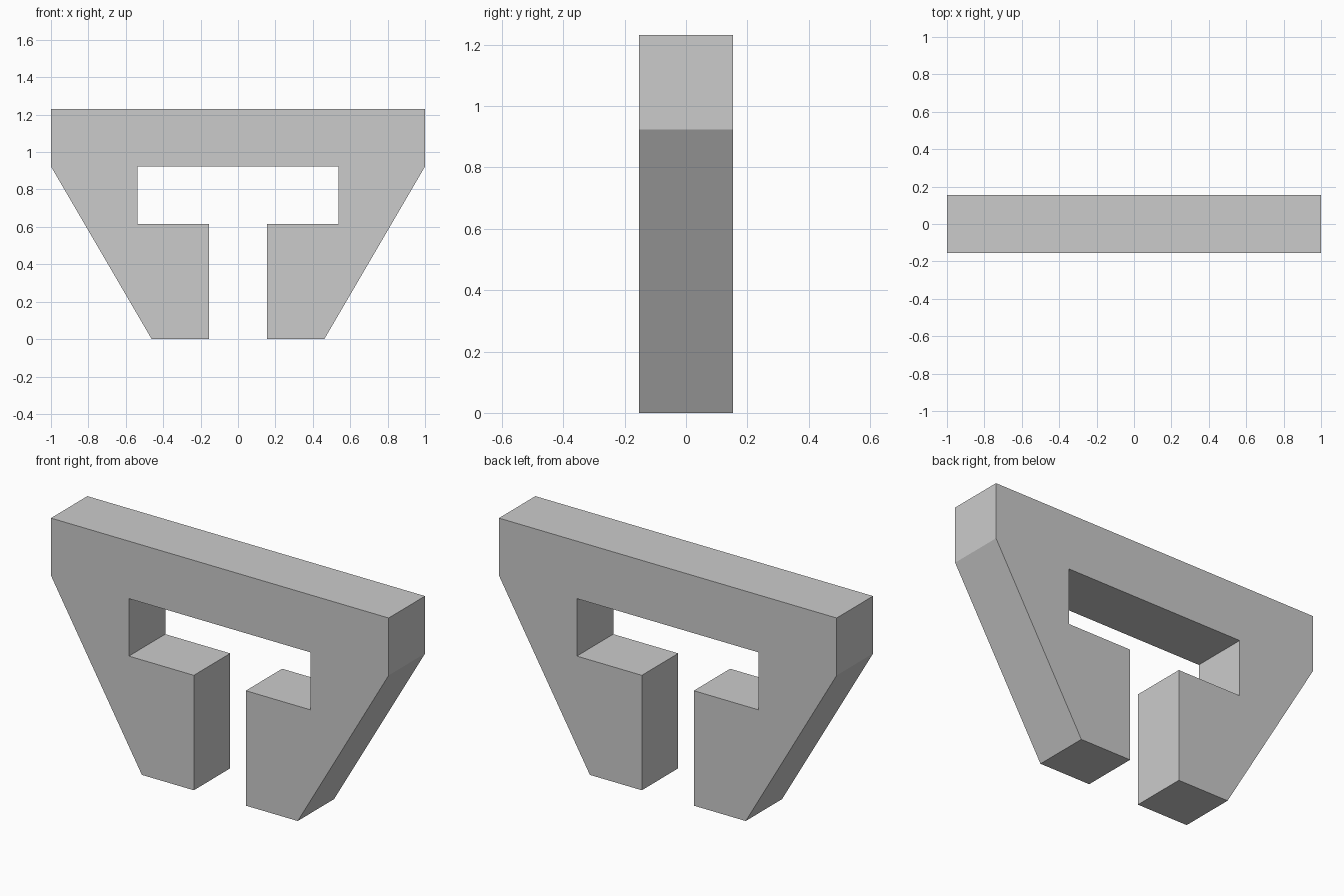
import bpy
import bmesh
from mathutils import Vector

cube = bpy.data.objects.get("Cube")
if cube:
    bpy.data.objects.remove(cube, do_unlink=True)

U = 2 / 13          # module: the whole shape is 13 units wide
DEPTH = 2 * U

# Plain grey material
grey = bpy.data.materials.new("plain grey")
grey.use_nodes = True
colour = (0.6, 0.6, 0.6, 1)
grey.diffuse_color = colour
grey.node_tree.nodes["Principled BSDF"].inputs["Base Color"].default_value = colour

# Half outline in modules, from the top middle down to the slot under the beam
half = [(6.5, 8), (6.5, 6), (3, 0), (1, 0), (1, 4), (3.5, 4), (3.5, 6)]
outline = half + [(-x, z) for x, z in reversed(half)]

# Slab: fill the outline and extrude it from front to back
bm = bmesh.new()
verts = [bm.verts.new((x * U, -DEPTH / 2, z * U)) for x, z in outline]
front = bm.faces.new(verts)
back = bmesh.ops.extrude_face_region(bm, geom=[front], use_keep_orig=True)
moved = [v for v in back["geom"] if isinstance(v, bmesh.types.BMVert)]
bmesh.ops.translate(bm, verts=moved, vec=Vector((0, DEPTH, 0)))
bmesh.ops.recalc_face_normals(bm, faces=bm.faces)

mesh = bpy.data.meshes.new("bracket_slab")
bm.to_mesh(mesh)
bm.free()
mesh.materials.append(grey)
slab = bpy.data.objects.new("bracket_slab", mesh)
bpy.context.collection.objects.link(slab)
